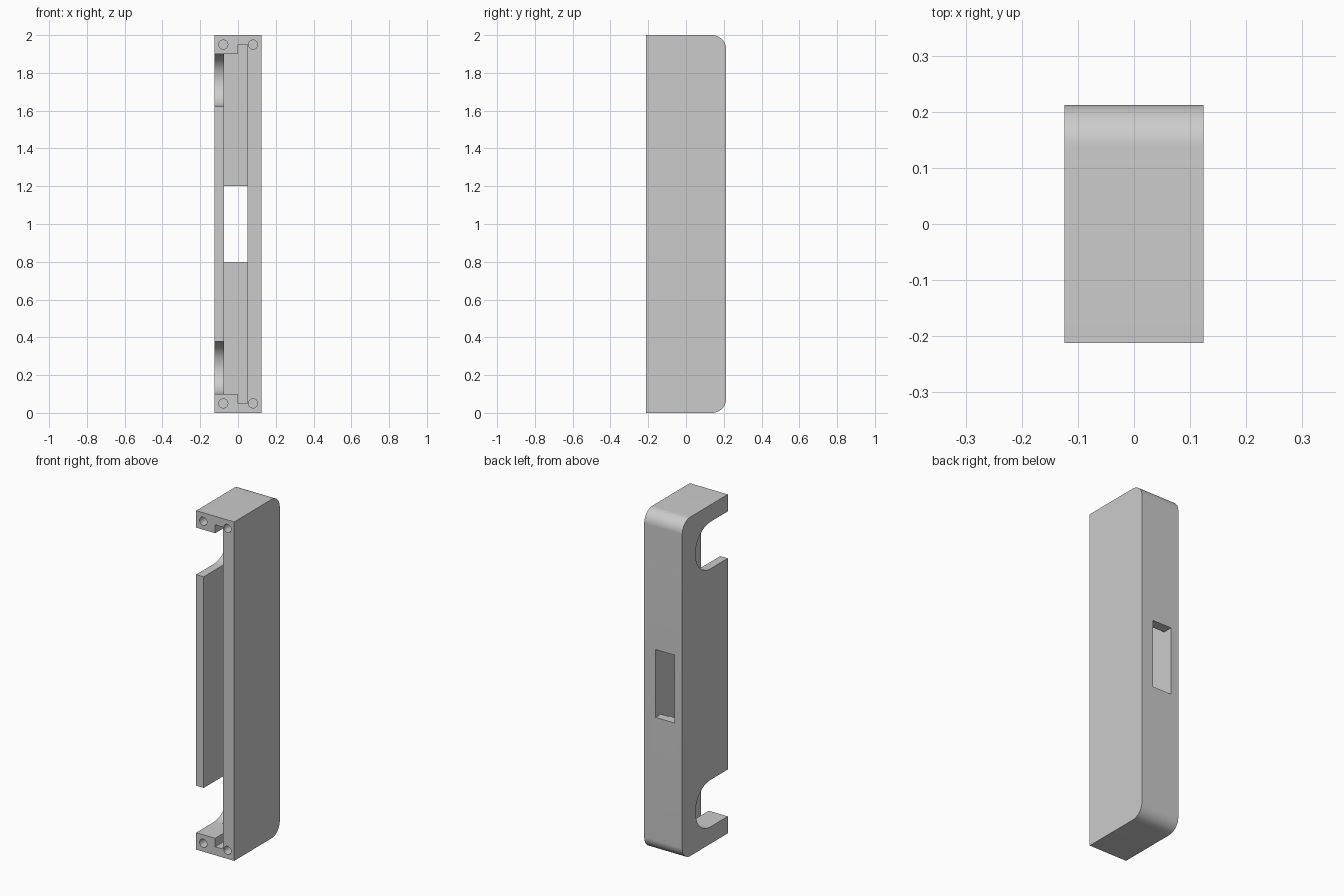
import bpy, bmesh, math

cube = bpy.data.objects.get("Cube")
if cube:
    bpy.data.objects.remove(cube, do_unlink=True)

HALF_X, HALF_Y, HEIGHT, CORNER = 0.124, 0.2125, 2.0, 0.075
FRONT = -0.4  # cutters start well ahead of the front face

grey = bpy.data.materials.new("light grey")
grey.use_nodes = True
grey.diffuse_color = (0.6, 0.6, 0.6, 1)
grey.node_tree.nodes["Principled BSDF"].inputs["Base Color"].default_value = grey.diffuse_color


def arc(cy, cz, r, start, end, steps=20):
    """Points of an arc in the YZ plane, angles in degrees."""
    angles = [math.radians(start + (end - start) * i / steps) for i in range(steps + 1)]
    return [(cy + r * math.cos(a), cz + r * math.sin(a)) for a in angles]


def prism(name, outline, x0, x1):
    """Extrude a YZ outline along X."""
    bm = bmesh.new()
    face = bm.faces.new([bm.verts.new((x0, y, z)) for y, z in outline])
    grown = bmesh.ops.extrude_face_region(bm, geom=[face])["geom"]
    bmesh.ops.translate(bm, vec=(x1 - x0, 0, 0),
                        verts=[g for g in grown if isinstance(g, bmesh.types.BMVert)])
    bmesh.ops.recalc_face_normals(bm, faces=bm.faces)
    mesh = bpy.data.meshes.new(name)
    bm.to_mesh(mesh)
    bm.free()
    obj = bpy.data.objects.new(name, mesh)
    bpy.context.collection.objects.link(obj)
    mesh.materials.append(grey)
    return obj


def box(name, x0, x1, y0, y1, z0, z1):
    return prism(name, [(y0, z0), (y1, z0), (y1, z1), (y0, z1)], x0, x1)


def cut(target, cutter):
    """Subtract the cutter from the target, then discard it."""
    cutter.hide_render = True
    mod = target.modifiers.new("cut", 'BOOLEAN')
    mod.operation, mod.solver, mod.object = 'DIFFERENCE', 'EXACT', cutter
    bpy.context.view_layer.objects.active = target
    bpy.ops.object.modifier_apply(modifier=mod.name)
    bpy.data.objects.remove(cutter, do_unlink=True)


# Casing with two rounded back corners
back = HALF_Y - CORNER
outline = [(-HALF_Y, 0)] + arc(back, CORNER, CORNER, -90, 0)
outline += arc(back, HEIGHT - CORNER, CORNER, 0, 90) + [(-HALF_Y, HEIGHT)]
casing = prism("casing", outline, -HALF_X, HALF_X)

# Open pocket and the longer, slightly deeper groove along its left wall
cut(casing, box("pocket", -0.075, 0.05, FRONT, 0.155, 0.1, 1.9))
cut(casing, box("groove", 0, 0.05, FRONT, 0.1625, 0.05, 1.95))

# Window through the back wall
cut(casing, box("back_window", -0.075, 0.05, 0, 0.4, 0.8, 1.2))

# Round-ended notches in the right wall, open to the front
r = 0.1385
for z in (0.2385, 1.7615):
    shape = [(FRONT, z - r)] + arc(-0.05, z, r, -90, 90, 32) + [(FRONT, z + r)]
    cut(casing, prism("side_notch", shape, -0.3, -0.03))

# Screw holes in the four front corners
for x in (-0.078, 0.08):
    for z in (0.05, 1.95):
        bpy.ops.mesh.primitive_cylinder_add(vertices=32, radius=0.024, depth=0.3,
                                            location=(x, -HALF_Y, z),
                                            rotation=(math.pi / 2, 0, 0))
        cut(casing, bpy.context.object)

# Smooth the curves, keep hard edges
bpy.ops.object.select_all(action='DESELECT')
casing.select_set(True)
bpy.context.view_layer.objects.active = casing
bpy.ops.object.shade_smooth_by_angle(angle=math.radians(30))
